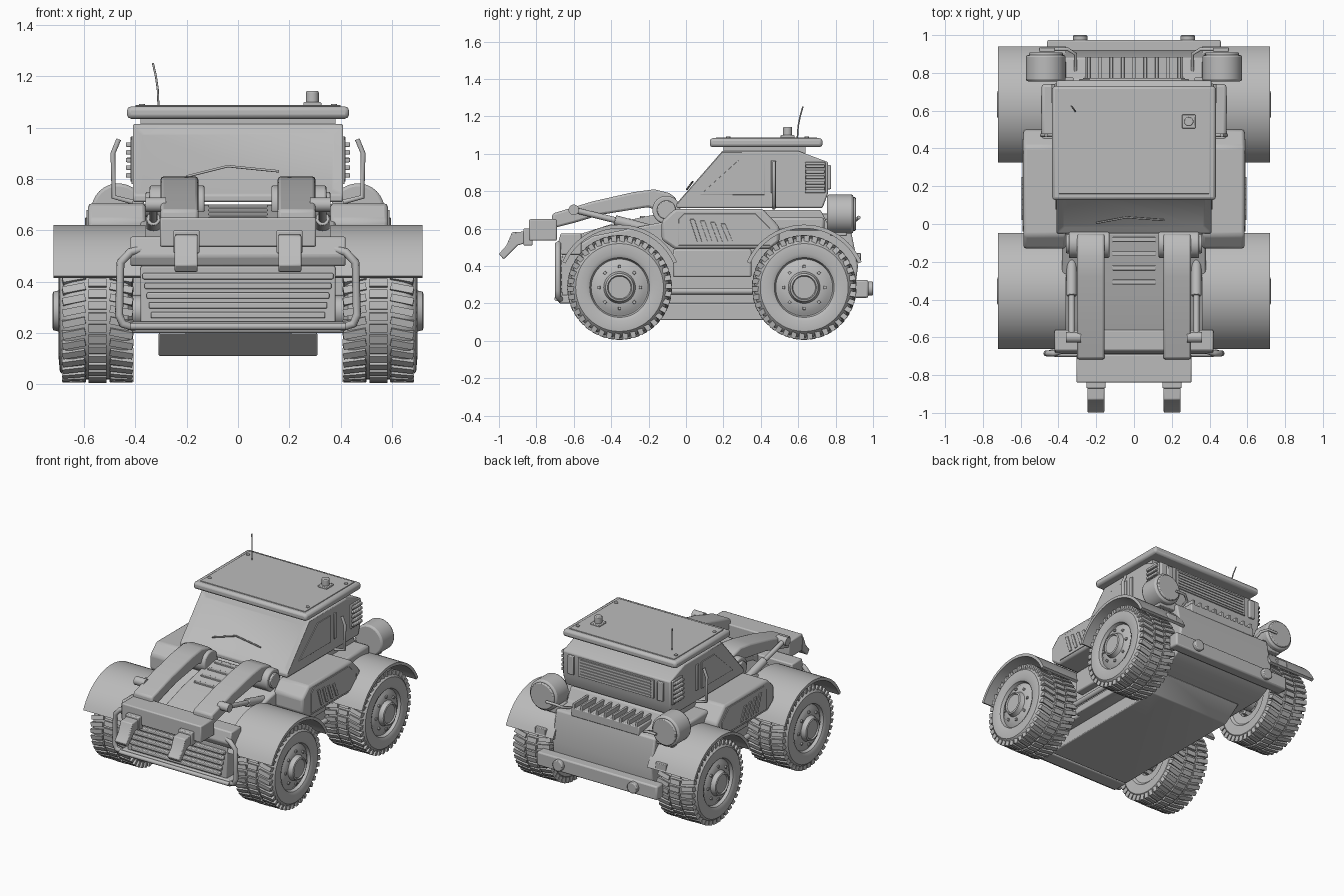
import bpy, bmesh, math
from mathutils import Matrix, Vector

cube = bpy.data.objects.get("Cube")
if cube:
    bpy.data.objects.remove(cube)

GREY = (0.5, 0.5, 0.5, 1)
mat = bpy.data.materials.new("plain grey")
mat.use_nodes = True
mat.diffuse_color = GREY
mat.node_tree.nodes["Principled BSDF"].inputs["Base Color"].default_value = GREY
meshes = []


def finish(name, data, bevel=0, mirror=False):
    ob = bpy.data.objects.new(name, data)
    bpy.context.collection.objects.link(ob)
    data.materials.append(mat)
    if bevel:
        m = ob.modifiers.new("bevel", "BEVEL")
        m.width, m.segments, m.limit_method = bevel, 2, "ANGLE"
    if mirror:
        ob.modifiers.new("mirror", "MIRROR").use_mirror_merge = False
    return ob


def from_bm(name, bm, bevel=0, mirror=False):
    bmesh.ops.recalc_face_normals(bm, faces=bm.faces)
    me = bpy.data.meshes.new(name)
    bm.to_mesh(me)
    bm.free()
    ob = finish(name, me, bevel, mirror)
    meshes.append(ob)
    return ob


def add_box(bm, x, y, z, matrix=Matrix()):
    size = Matrix.Diagonal((x[1] - x[0], y[1] - y[0], z[1] - z[0], 1))
    mid = Matrix.Translation(((x[0] + x[1]) / 2, (y[0] + y[1]) / 2, (z[0] + z[1]) / 2))
    bmesh.ops.create_cube(bm, size=1, matrix=matrix @ mid @ size)


def box(name, x, y, z, bevel=0.006, mirror=False):
    bm = bmesh.new()
    add_box(bm, x, y, z)
    return from_bm(name, bm, bevel, mirror)


def prism_bm(points, x0, x1):
    """Side profile of (y, z) points pushed along x."""
    bm = bmesh.new()
    face = bm.faces.new([bm.verts.new((x0, y, z)) for y, z in points])
    new = bmesh.ops.extrude_face_region(bm, geom=[face])["geom"]
    bmesh.ops.translate(bm, vec=(x1 - x0, 0, 0), verts=[v for v in new if isinstance(v, bmesh.types.BMVert)])
    bmesh.ops.recalc_face_normals(bm, faces=bm.faces)
    return bm


def prism(name, points, x0, x1, bevel=0.006, mirror=False):
    return from_bm(name, prism_bm(points, x0, x1), bevel, mirror)


def rod(name, a, b, r, mirror=False, bevel=0, sides=32):
    a, b = Vector(a), Vector(b)
    bm = bmesh.new()
    turn = (b - a).to_track_quat("Z", "Y").to_matrix().to_4x4()
    bmesh.ops.create_cone(bm, cap_ends=True, segments=sides, radius1=r, radius2=r, depth=(b - a).length,
                          matrix=Matrix.Translation((a + b) / 2) @ turn)
    return from_bm(name, bm, bevel, mirror)


def tube(name, points, r, mirror=False):
    cu = bpy.data.curves.new(name, "CURVE")
    cu.dimensions, cu.bevel_depth, cu.bevel_resolution, cu.use_fill_caps = "3D", r, 3, True
    sp = cu.splines.new("POLY")
    sp.points.add(len(points) - 1)
    for p, co in zip(sp.points, points):
        p.co = (*co, 1)
    return finish(name, cu, 0, mirror)


# Hull and underbody
prism("hull", [(-.62, .22), (-.64, .47), (-.5, .56), (-.1, .64), (0, .7), (.72, .7), (.76, .62),
               (.88, .6), (.92, .4), (.9, .25), (.8, .2), (-.55, .2)], -.38, .38, .01)
prism("keel", [(-.55, .2), (-.45, .11), (.55, .11), (.68, .2)], -.31, .31)
box("side_sill", (.37, .43), (-.07, .35), (.34, .49), .01, True)
tube("side_rail", [(.42, -.12, .265), (.42, .4, .265)], .018, True)
box("lower_sill", (.3, .41), (-.1, .38), (.2, .25), .006, True)
box("rear_shoulder", (.36, .49), (.42, .74), (.59, .66), .015, True)
box("engine_ribs_base", (-.26, .26), (.7, .885), (.59, .65))
bm = bmesh.new()
for i in range(9):
    x = -.24 + i * .06
    add_box(bm, (x - .009, x + .009), (.72, .885), (.6, .68))
from_bm("engine_ribs", bm, .003)

# Side pods with slanted slots
prism("side_pod", [(-.06, .49), (-.13, .54), (-.13, .64), (-.06, .705), (.41, .705), (.5, .61),
                   (.5, .53), (.45, .49)], .36, .585, .015, True)
prism("pod_panel", [(-.04, .51), (-.04, .65), (-.01, .68), (.37, .68), (.45, .6), (.45, .51)], .58, .59, .002, True)
for i in range(4):
    y = .02 + i * .055
    prism("pod_slot", [(y, .65 - i * .008), (y + .025, .65 - i * .008), (y + .065, .53), (y + .04, .53)],
          .588, .596, .002, True)

# Wheels and fenders
TYRE = [(.10, .43), (.155, .425), (.17, .412), (.235, .41), (.26, .43), (.267, .455), (.267, .645), (.26, .672),
        (.235, .695), (.18, .7), (.16, .69), (.152, .67), (.145, .672), (.13, .685), (.085, .69),
        (.08, .7), (.075, .72), (.065, .724), (.06, .715), (0, .715)]
for end, cy in (("front", -.355), ("rear", .632)):
    hub = Matrix.Translation((0, cy, .285))
    bm = bmesh.new()
    verts = [bm.verts.new((x, 0, r)) for r, x in TYRE]
    edges = [bm.edges.new(pair) for pair in zip(verts, verts[1:])]
    bmesh.ops.spin(bm, geom=verts + edges, axis=(1, 0, 0), cent=(0, 0, 0), steps=48, angle=math.tau)
    bmesh.ops.remove_doubles(bm, verts=bm.verts, dist=1e-4)
    bmesh.ops.transform(bm, matrix=hub, verts=bm.verts)
    from_bm(end + "_wheel", bm, 0, True)
    bm = bmesh.new()
    steps = 38
    for i in range(steps):
        spin = hub @ Matrix.Rotation(math.tau * i / steps, 4, "X")
        half = hub @ Matrix.Rotation(math.tau * (i + .5) / steps, 4, "X")
        add_box(bm, (.512, .583), (-.016, .016), (.255, .28), spin)
        for x, s in ((.455, 1), (.64, -1)):
            lean = Matrix.Translation((x, 0, 0)) @ Matrix.Rotation(.2 * s, 4, "Z")
            add_box(bm, (-.045, .045), (-.014, .014), (.24, .278), half @ lean)
    from_bm(end + "_tread_lugs", bm, 0, True)
    bm = bmesh.new()
    for i in range(8):
        add_box(bm, (.68, .697), (-.008, .008), (.103, .119), hub @ Matrix.Rotation(math.tau * i / 8, 4, "X"))
    from_bm(end + "_wheel_bolts", bm, .002, True)
    arc = [math.radians(24 + 132 * i / 24) for i in range(25)]
    ring = [(r, t) for r, ts in ((.336, arc), (.316, arc[::-1])) for t in ts]
    prism(end + "_fender", [(cy + r * math.cos(t), .285 + r * math.sin(t)) for r, t in ring], .36, .72, 0, True)
    rod(end + "_axle", (-.45, cy, .285), (.45, cy, .285), .06)

# Cab with recessed windscreen
bm = prism_bm([(-.05, .71), (-.05, .74), (.19, 1.015), (.6, 1.015), (.76, .955), (.76, .79), (.73, .71)], -.41, .41)
screen = min(bm.faces, key=lambda f: (f.normal - Vector((0, -.75, .66))).length)
bmesh.ops.inset_region(bm, faces=[screen], thickness=.035, depth=-.016, use_even_offset=True)
from_bm("cab", bm, .008)
prism("side_window", [(.075, .78), (.28, .965), (.42, .965), (.42, .78)], .408, .415, .002, True)
box("door_strip", (.405, .42), (.455, .48), (.79, .965), .003, True)
tube("windscreen_wiper", [(-.2, .005, .81), (-.04, .035, .85), (.16, .02, .83)], .005)
tube("grab_bar", [(.41, .47, .71), (.485, .47, .73), (.488, .47, .9), (.465, .47, .955)], .01, True)
box("side_vent_back", (.4, .42), (.635, .745), (.79, .955), .004, True)
for i in range(5):
    z = .805 + i * .03
    box("side_vent_slat", (.41, .437), (.64, .74), (z, z + .018), .004, True)
box("rear_mesh_panel", (-.29, .29), (.755, .768), (.81, .94), .003)
for i in range(6):
    z = .822 + i * .02
    box("rear_mesh_slat", (-.27, .27), (.76, .774), (z, z + .009), 0)
box("rear_cab_light", (.32, .365), (.755, .775), (.81, .94), .005, True)

# Roof, beacon and aerial
box("roof_neck", (-.38, .38), (.2, .64), (1, 1.045), 0)
box("roof", (-.433, .433), (.127, .73), (1.035, 1.083), .016)
box("roof_panel", (-.4, .4), (.16, .7), (1.08, 1.088), .002)
for y in (.225, .645):
    rod("roof_bolt", (.375, y, 1.08), (.375, y, 1.093), .012, True, sides=12)
box("beacon_base", (.255, .325), (.505, .58), (1.085, 1.1), .004)
rod("beacon", (.29, .543, 1.09), (.29, .543, 1.143), .025, bevel=.005)
tube("aerial", [(-.31, .595, 1.08), (-.313, .6, 1.15), (-.32, .61, 1.2), (-.332, .625, 1.252)], .004)

# Bonnet vent between the arms
prism("bonnet", [(-.6, .5), (-.6, .56), (-.38, .63), (-.05, .7), (-.02, .5)], -.16, .16)
for i in range(4):
    y = -.32 + i * .075
    z = .645 + (y + .3) * .21
    box("bonnet_slot", (-.115, .115), (y, y + .025), (z - .01, z + .012), .003)

# Lifting arms, crossbar and teeth
prism("lift_arm", [(-.05, .76), (-.09, .79), (-.17, .81), (-.28, .795), (-.5, .745), (-.715, .68), (-.72, .6),
                   (-.6, .63), (-.45, .675), (-.2, .715), (-.08, .66)], .155, .302, .012, True)
rod("arm_pivot", (.13, -.105, .7), (.345, -.105, .7), .075, True, .008)
rod("pivot_cap", (.34, -.105, .7), (.36, -.105, .7), .05, True, .005)
box("crossbar", (-.305, .305), (-.84, -.69), (.535, .65), .008)
box("tooth_mount", (.15, .252), (-.87, -.82), (.51, .6), .006, True)
prism("tooth", [(-.85, .585), (-.93, .58), (-.96, .51), (-1, .465), (-.975, .435), (-.9, .51), (-.85, .525)],
      .157, .247, .006, True)
rod("ram_cylinder", (.33, -.38, .645), (.33, -.12, .575), .027, True, .004)
rod("ram_piston", (.33, -.6, .7), (.33, -.37, .643), .016, True)
rod("ram_joint", (.28, -.6, .7), (.36, -.6, .7), .028, True)

# Front beam, grille and guard
prism("front_beam", [(-.56, .46), (-.67, .46), (-.69, .5), (-.67, .575), (-.56, .575)], -.42, .42, .008)
box("front_bumper", (-.415, .415), (-.68, -.58), (.2, .245), .008)
box("grille_back", (-.38, .38), (-.665, -.58), (.24, .46), .006)
for i in range(5):
    z = .257 + i * .038
    w = .34 + i * .008
    box("grille_slat", (-w, w), (-.685, -.66), (z, z + .024), .005)
tube("front_guard", [(.36, -.66, .53), (.42, -.685, .515), (.458, -.685, .475), (.464, -.685, .27),
                     (.45, -.685, .235), (.4, -.67, .22)], .016, True)
tube("guard_bar", [(-.42, -.69, .225), (.42, -.69, .225)], .014)

# Rear bumper, tow eyes and lamps
box("rear_bumper", (-.46, .46), (.9, .975), (.23, .325), .01)
rod("tow_eye", (.285, .96, .28), (.285, 1, .28), .038, True, .006)
rod("tow_eye_core", (.285, .97, .28), (.285, 1, .28), .018, True)
rod("rear_lamp", (.467, .755, .678), (.467, .895, .678), .105, True, .012)
rod("rear_lamp_rim", (.467, .885, .678), (.467, .908, .678), .09, True, .006)
box("rear_lamp_bracket", (.36, .5), (.77, .86), (.56, .62), .006, True)
tube("rear_lamp_stay", [(.31, .8, .6), (.31, .9, .64), (.35, .925, .66), (.42, .925, .66)], .009, True)
box("rear_flap", (.42, .5), (.91, .935), (.42, .47), .004, True)

for ob in bpy.context.selected_objects:
    ob.select_set(False)
for ob in meshes:
    ob.select_set(True)
bpy.context.view_layer.objects.active = meshes[0]
bpy.ops.object.shade_smooth_by_angle(angle=math.radians(35))
